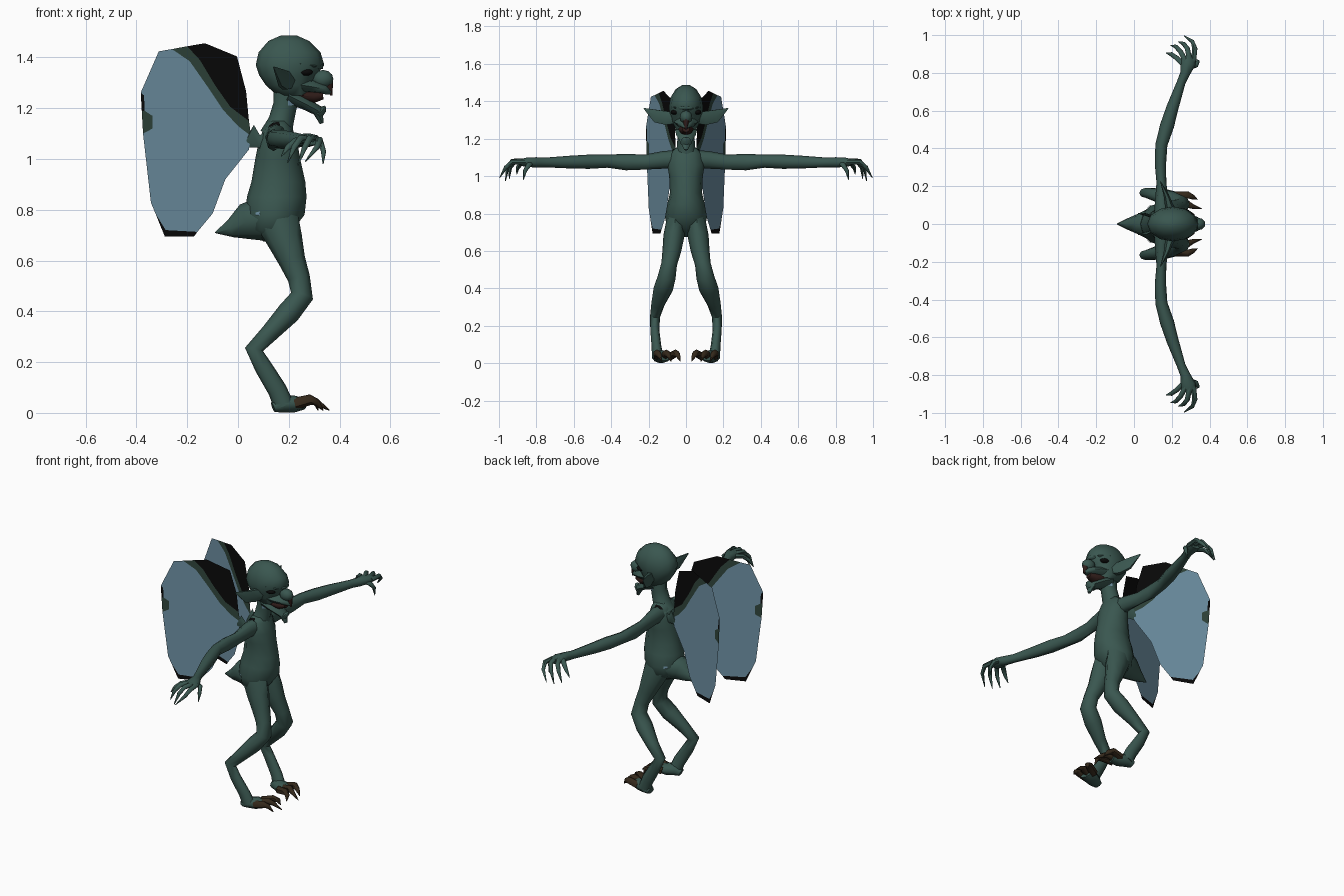
import bpy, bmesh, math
from mathutils import Vector


def material(name, rgb):
    m = bpy.data.materials.new(name)
    m.diffuse_color = (*rgb, 1)
    return m


SKIN = material("green skin", (0.042, 0.095, 0.08))
BLUE = material("wing blue", (0.16, 0.29, 0.38))
BLACK = material("black", (0.003, 0.003, 0.003))
BAND = material("wing dark green", (0.03, 0.06, 0.045))
CLAW = material("claw brown", (0.035, 0.022, 0.011))
MOUTH = material("mouth dark red", (0.03, 0.012, 0.01))


def finish(name, bm, mats, mirror=False, smooth=60):
    me = bpy.data.meshes.new(name)
    bmesh.ops.recalc_face_normals(bm, faces=bm.faces)
    bm.to_mesh(me)
    bm.free()
    ob = bpy.data.objects.new(name, me)
    bpy.context.collection.objects.link(ob)
    for m in mats:
        me.materials.append(m)
    if smooth:
        bpy.ops.object.select_all(action='DESELECT')
        ob.select_set(True)
        bpy.context.view_layer.objects.active = ob
        bpy.ops.object.shade_smooth_by_angle(angle=math.radians(smooth))
    if mirror:
        mod = ob.modifiers.new("mirror", 'MIRROR')
        mod.use_axis = (False, True, False)
        mod.use_mirror_merge = False
    return ob


def loft(name, secs, mat=SKIN, ref=(0, 1, 0), axis=None, n=8, mirror=False):
    """Tube through sections (x, y, z, radius across, radius along ref)."""
    bm = bmesh.new()
    pts = [Vector(s[:3]) for s in secs]
    rings = []
    for i, s in enumerate(secs):
        t = Vector(axis) if axis else pts[min(i + 1, len(pts) - 1)] - pts[max(i - 1, 0)]
        t.normalize()
        a = t.cross(Vector(ref)).normalized()
        b = a.cross(t)
        ring = []
        for k in range(n):
            w = 2 * math.pi * k / n
            ring.append(bm.verts.new(pts[i] + a * s[3] * math.cos(w) + b * s[4] * math.sin(w)))
        rings.append(ring)
    for r, q in zip(rings, rings[1:]):
        for k in range(n):
            bm.faces.new((r[k], r[(k + 1) % n], q[(k + 1) % n], q[k]))
    bm.faces.new(rings[0])
    bm.faces.new(rings[-1])
    return finish(name, bm, [mat], mirror)


def ball(name, loc, size, mat=SKIN, mirror=False):
    bm = bmesh.new()
    bmesh.ops.create_uvsphere(bm, u_segments=10, v_segments=6, radius=1)
    for v in bm.verts:
        v.co = Vector(c * s + l for c, s, l in zip(v.co, size, loc))
    return finish(name, bm, [mat], mirror)


def patch(name, target, x, y, z, rx, rz, mat):
    """Thin painted spot wrapped onto a target surface."""
    bm = bmesh.new()
    bmesh.ops.create_grid(bm, x_segments=6, y_segments=4, size=1)
    for v in bm.verts:
        v.co = Vector((x + v.co.x * rx, y, z + v.co.y * rz))
    ob = finish(name, bm, [mat])
    w = ob.modifiers.new("wrap", 'SHRINKWRAP')
    w.target = target
    w.offset = 0.004
    w.wrap_mode = 'ABOVE_SURFACE'
    mod = ob.modifiers.new("mirror", 'MIRROR')
    mod.use_axis = (False, True, False)


# Torso: height, back x, front x, half width
body = [(0.675, .10, .16, .03), (.72, .05, .215, .1), (.78, .03, .262, .112),
        (.85, .035, .27, .1), (.91, .053, .265, .086), (1.0, .068, .245, .09),
        (1.06, .08, .235, .1), (1.12, .1, .215, .085), (1.15, .12, .2, .055)]
torso = loft("torso", [((b + f) / 2, 0, z, (f - b) / 2, w) for z, b, f, w in body],
             axis=(0, 0, 1), n=12)
loft("tail", [(.14, 0, .77, .09, .1), (.08, 0, .762, .084, .085), (.03, 0, .752, .072, .058),
              (-.03, 0, .725, .035, .032), (-.09, 0, .71, .002, .002)])
patch("hip_spot", torso, .055, .12, .785, .022, .014, BLUE)
patch("shoulder_spot", torso, .135, .07, 1.14, .03, .012, BLACK)

# Neck and head
neck = loft("neck", [(.15, 0, 1.09, .065, .075), (.17, 0, 1.15, .05, .05),
                     (.185, 0, 1.21, .047, .045), (.2, 0, 1.3, .06, .055)])
patch("neck_spot", neck, .215, .06, 1.22, .012, .012, BLUE)
skull = [(1.487, .2, .03, .02), (1.465, .2, .08, .055), (1.42, .203, .122, .083),
         (1.37, .205, .135, .092), (1.33, .195, .112, .087), (1.29, .2, .09, .075),
         (1.25, .215, .06, .055)]
loft("skull", [(x, 0, z, rx, ry) for z, x, rx, ry in skull], axis=(0, 0, 1), n=12)
loft("brow", [(.245, 0, 1.375, .025, .085), (.3, 0, 1.367, .02, .066), (.335, 0, 1.365, .01, .025)])
loft("upper_jaw", [(.22, 0, 1.295, .035, .07), (.29, 0, 1.285, .027, .058),
                   (.34, 0, 1.275, .02, .035), (.365, 0, 1.26, .008, .012)])
loft("mouth", [(.22, 0, 1.255, .03, .045), (.3, 0, 1.245, .025, .036),
               (.335, 0, 1.25, .015, .02)], MOUTH)
loft("lower_jaw", [(.2, 0, 1.25, .035, .06), (.26, 0, 1.22, .024, .052),
                   (.315, 0, 1.19, .022, .034), (.33, 0, 1.14, .008, .01)])
loft("lip_point", [(.315, 0, 1.175, .02, .032), (.335, 0, 1.195, .014, .025),
                   (.343, 0, 1.208, .004, .012)])
ball("nose", (.335, 0, 1.315), (.043, .034, .036))
loft("nose_tip", [(.355, 0, 1.3, .02, .018), (.368, 0, 1.25, .004, .005)], MOUTH)
ball("eye", (.265, .06, 1.342), (.032, .022, .014), BLACK, True)
loft("ear", [(.2, .06, 1.31, .03, .035), (.185, .1, 1.31, .022, .042),
             (.17, .155, 1.32, .014, .04), (.14, .225, 1.362, .002, .003)],
     ref=(0, 0, 1), n=6, mirror=True)

# Arms, hands and fingers
loft("arm", [(.15, .04, 1.09, .045, .05), (.147, .12, 1.087, .036, .047),
             (.145, .22, 1.075, .026, .04), (.14, .32, 1.075, .03, .044),
             (.145, .42, 1.08, .032, .035), (.175, .52, 1.077, .037, .038),
             (.205, .62, 1.075, .032, .034), (.25, .75, 1.073, .023, .026),
             (.272, .8, 1.073, .026, .028), (.285, .85, 1.075, .042, .025),
             (.29, .885, 1.072, .036, .018)], ref=(0, 0, 1), mirror=True)
fingers = [((.315, .86, 1.075), (.322, .93, 1.075), (.31, .965, 1.045), (.265, .997, .99)),
           ((.295, .87, 1.08), (.282, .93, 1.08), (.262, .955, 1.045), (.235, .965, .975)),
           ((.275, .86, 1.08), (.245, .915, 1.08), (.22, .94, 1.045), (.195, .945, .985)),
           ((.265, .84, 1.075), (.225, .88, 1.07), (.195, .9, 1.045), (.17, .905, 1.01)),
           ((.295, .83, 1.07), (.327, .84, 1.06), (.337, .86, 1.03), (.335, .87, .98))]
for i, f in enumerate(fingers):
    loft(f"finger_{i + 1}", [(*p, r, r) for p, r in zip(f, (.014, .014, .011, .002))],
         ref=(.9, .1, .3), n=6, mirror=True)

# Legs, feet and claws
loft("leg", [(.155, .055, .76, .085, .05), (.185, .065, .68, .07, .056),
             (.213, .076, .6, .053, .05), (.24, .09, .53, .044, .042),
             (.252, .103, .46, .045, .048), (.2, .122, .395, .046, .052),
             (.125, .15, .315, .036, .036), (.063, .165, .25, .036, .027),
             (.1, .167, .18, .035, .024), (.155, .158, .09, .038, .026),
             (.18, .15, .03, .04, .032)], mirror=True)
loft("foot", [(.138, .15, .022, .02, .025), (.17, .145, .035, .034, .038),
              (.22, .125, .035, .034, .046), (.26, .115, .035, .022, .04)], mirror=True)
claws = [(.15, .155, .13, .335), (.115, .105, .08, .36), (.085, .055, .03, .315)]
for i, (y0, y1, y2, x2) in enumerate(claws):
    loft(f"toe_claw_{i + 1}", [(.225, y0, .036, .024, .024), (.285, y1, .052, .021, .021),
                               (.31, (y1 + y2) / 2, .042, .014, .014), (x2, y2, .01, .002, .002)],
         CLAW, n=6, mirror=True)

# Wings: coplanar panels (x, z) sharing edges, one colour each
edge_lo = [(-.26, 1.433), (-.19, 1.385), (-.12, 1.285), (-.06, 1.195), (0, 1.13), (.052, 1.09)]
edge_hi = [(-.2, 1.444), (-.15, 1.39), (-.09, 1.29), (-.03, 1.205), (.043, 1.15)]
tip = [(-.16, .713), (-.285, .72), (-.325, .785)]
spot = [(-.374, 1.1), (-.337, 1.12), (-.337, 1.17), (-.368, 1.19)]
panels = [
    (0, [(-.312, 1.424)] + edge_lo + [(.043, 1.037), (-.05, .92), (-.1, .785)] + tip
     + [(-.343, .828)] + spot + [(-.37, 1.25), (-.383, 1.262)]),
    (1, edge_lo + edge_hi[::-1]),
    (2, edge_hi + [(.032, 1.266), (-.004, 1.404), (-.13, 1.456)]),
    (2, tip + [(-.288, .694), (-.174, .694)]),
    (1, spot + [(-.379, 1.19)]),
    (2, [(-.383, 1.262), (-.37, 1.25), (-.368, 1.19), (-.379, 1.19)])]
bm = bmesh.new()
for idx, poly in panels:
    f = bm.faces.new([bm.verts.new((x, .053 + (.05 - x) * .372, z)) for x, z in poly])
    f.material_index = idx
bmesh.ops.remove_doubles(bm, verts=bm.verts, dist=0.0005)
finish("wing", bm, [BLUE, BAND, BLACK], mirror=True, smooth=0)
loft("wing_root", [(.12, .035, 1.07, .04, .012), (.08, .045, 1.07, .025, .008),
                   (.04, .056, 1.09, .05, .004)], n=6, mirror=True)
